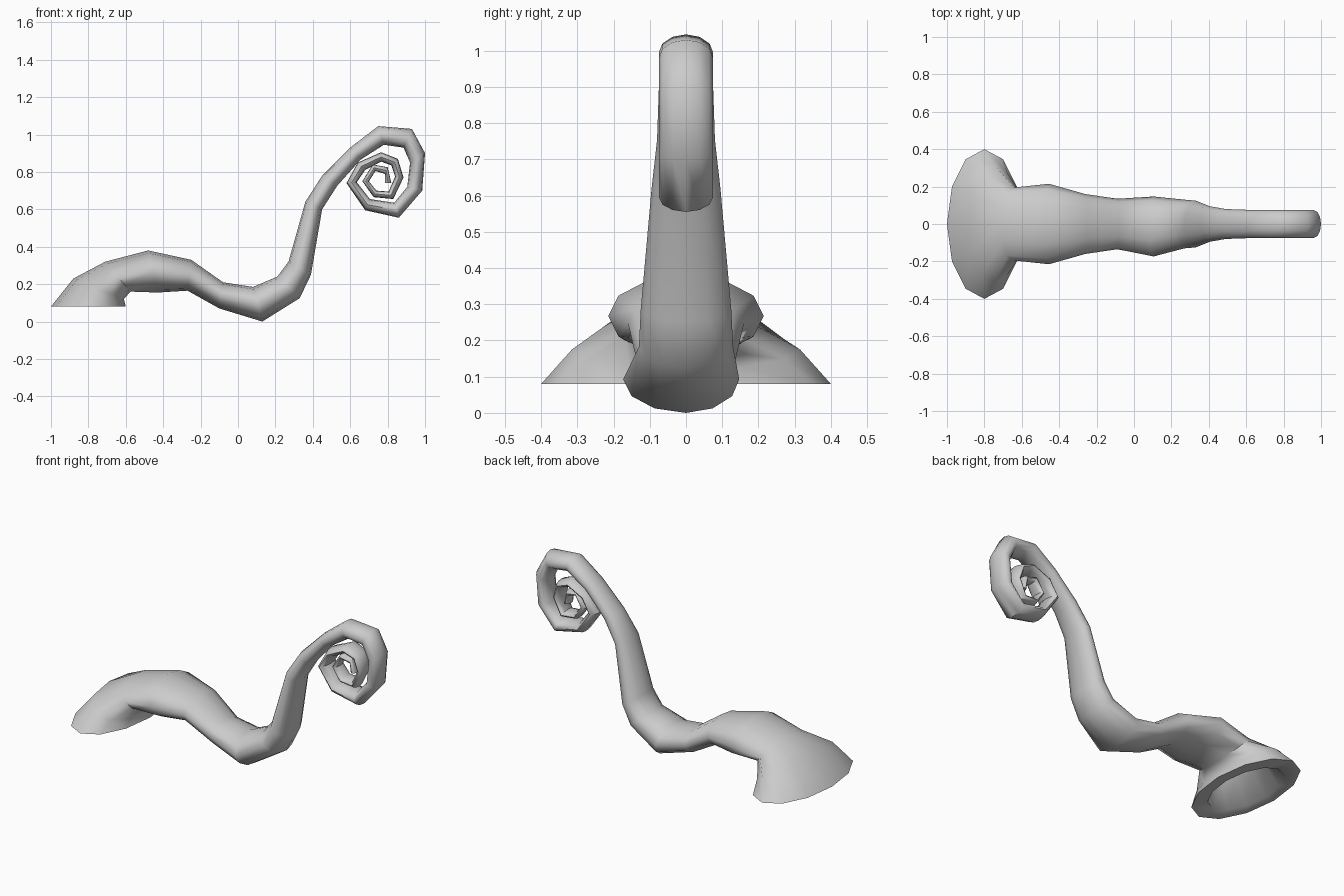
import bpy, bmesh, math
from mathutils import Vector

if "Cube" in bpy.data.objects:
    bpy.data.objects.remove(bpy.data.objects["Cube"])

SIDES = 12

# Body sections: outer edge x, z, inner edge x, z, half width in y
body = [
    (-1.00, .08, -.60, .08, .40), (-.88, .23, -.61, .12, .315),
    (-.71, .32, -.575, .16, .195), (-.48, .38, -.43, .155, .215),
    (-.25, .33, -.27, .165, .16), (-.08, .21, -.10, .07, .135),
    (.08, .185, .13, .0, .147), (.21, .24, .33, .125, .13),
    (.27, .32, .39, .25, .125), (.36, .64, .45, .60, .095),
    (.45, .78, .53, .725, .08),
]
# Curled end sections, outer edge then inner edge; width tapers by helper
curl = [
    (.60, .93, .655, .865), (.75, 1.045, .78, .945), (.93, 1.03, .885, .93),
    (1.0, .90, .92, .85), (.985, .70, .905, .72), (.86, .555, .835, .635),
    (.68, .595, .705, .655), (.58, .74, .635, .745), (.64, .85, .68, .81),
    (.765, .905, .765, .855), (.855, .87, .82, .835), (.885, .77, .84, .775),
    (.83, .655, .805, .695), (.725, .665, .74, .70), (.665, .75, .70, .75),
    (.72, .84, .735, .805), (.80, .825, .785, .79), (.82, .74, .785, .74),
]


def curl_width(i):
    return .075 if i < 7 else .075 - .004 * (i - 7)


sections = body + [c + (curl_width(i),) for i, c in enumerate(curl)]
bm = bmesh.new()


def ring(section, scale=1.0, skew=1.0):
    ax, az, bx, bz, w = section
    a, b = Vector((ax, 0, az)), Vector((bx, 0, bz))
    mid, half = (a + b) / 2, (a - b) / 2 * scale
    verts = []
    for k in range(SIDES):
        t = math.tau * k / SIDES
        y = math.sin(t) * w * scale
        if y < 0:
            y *= skew
        verts.append(bm.verts.new(mid + half * math.cos(t) + Vector((0, y, 0))))
    return verts


def bridge(r1, r2):
    for k in range(SIDES):
        n = (k + 1) % SIDES
        bm.faces.new((r1[k], r1[n], r2[n], r2[k]))


# Outer skin, with the slightly lopsided low bend
outer = [ring(s, skew=1.18 if i == 6 else 1.0) for i, s in enumerate(sections)]
for r1, r2 in zip(outer, outer[1:]):
    bridge(r1, r2)
bm.faces.new(outer[-1])

# Hollow mouth, rim and inner lining
inner = [ring(s, .7) for s in sections[:6]]
bridge(outer[0], inner[0])
for r1, r2 in zip(inner, inner[1:]):
    bridge(r1, r2)
bm.faces.new(inner[-1])

bmesh.ops.recalc_face_normals(bm, faces=bm.faces)
mesh = bpy.data.meshes.new("curled_trunk")
bm.to_mesh(mesh)
bm.free()
trunk = bpy.data.objects.new("curled_trunk", mesh)
bpy.context.collection.objects.link(trunk)
bpy.context.view_layer.objects.active = trunk
trunk.select_set(True)
bpy.ops.object.shade_smooth_by_angle(angle=math.radians(60))
